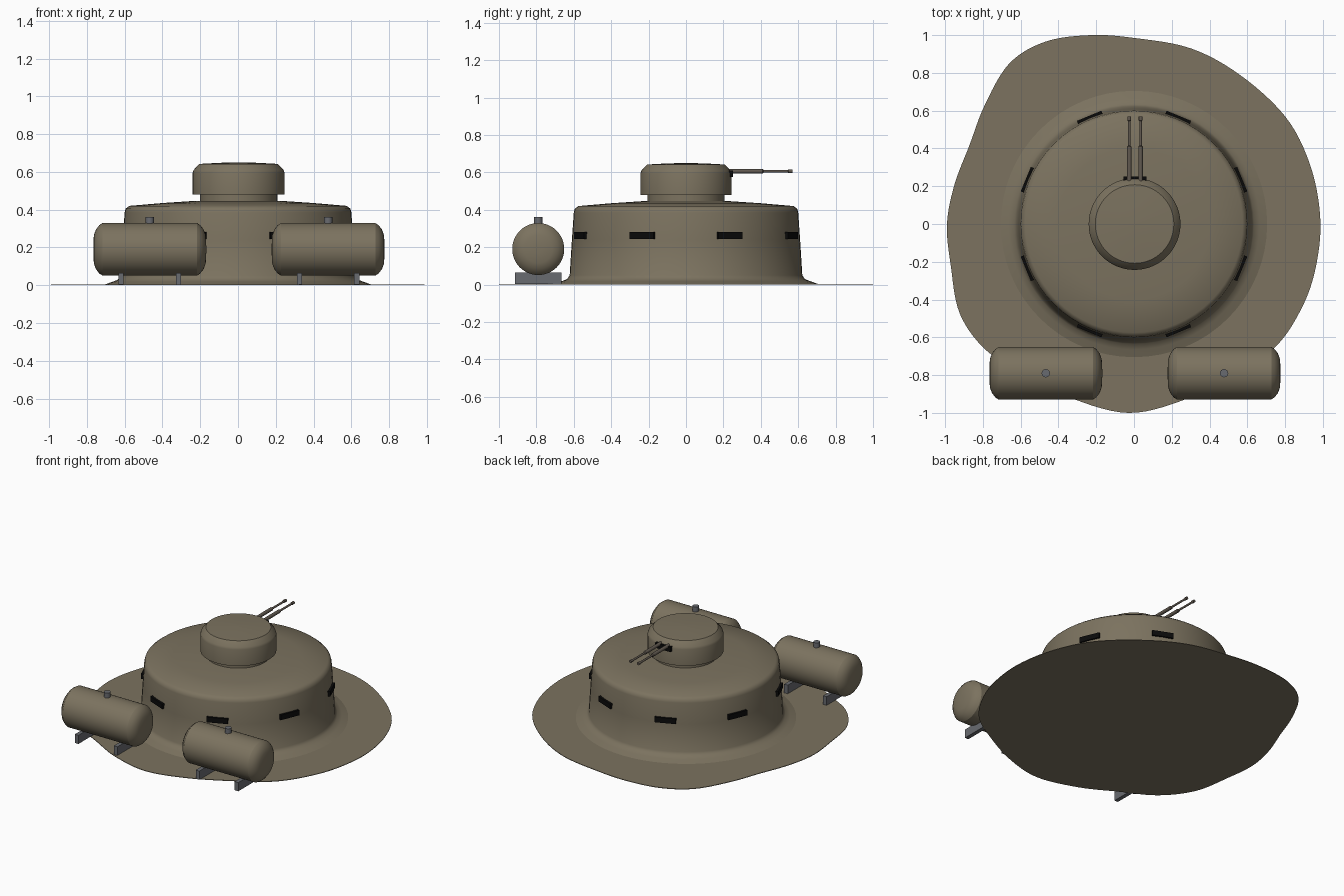
import bpy, bmesh, math
from mathutils import Matrix, Vector

cube = bpy.data.objects.get("Cube")
if cube:
    bpy.data.objects.remove(cube, do_unlink=True)


def material(name, rgb):
    m = bpy.data.materials.new(name)
    m.use_nodes = True
    m.diffuse_color = (*rgb, 1)
    m.node_tree.nodes["Principled BSDF"].inputs["Base Color"].default_value = (*rgb, 1)
    return m


TAN = material("drab tan", (0.2, 0.17, 0.115))
GREY = material("steel grey", (0.14, 0.145, 0.16))
BROWN = material("gun brown", (0.12, 0.1, 0.08))
BLACK = material("slit black", (0.003, 0.003, 0.003))


def finish(bm, name, mat, matrix=Matrix(), smooth=None):
    bmesh.ops.recalc_face_normals(bm, faces=bm.faces)
    mesh = bpy.data.meshes.new(name)
    bm.to_mesh(mesh)
    bm.free()
    mesh.materials.append(mat)
    mesh.transform(matrix)
    obj = bpy.data.objects.new(name, mesh)
    bpy.context.collection.objects.link(obj)
    if smooth:
        bpy.ops.object.select_all(action='DESELECT')
        obj.select_set(True)
        bpy.context.view_layer.objects.active = obj
        bpy.ops.object.shade_smooth_by_angle(angle=math.radians(smooth))
    return obj


def lathe(name, profile, mat, matrix=Matrix(), sides=64, smooth=40):
    """Spin (radius, height) pairs round z and cap both open ends."""
    bm = bmesh.new()
    rings = []
    for r, z in profile:
        rings.append([bm.verts.new((r * math.cos(a), r * math.sin(a), z))
                      for a in (math.tau * i / sides for i in range(sides))])
    for low, high in zip(rings, rings[1:]):
        for i in range(sides):
            j = (i + 1) % sides
            bm.faces.new((low[i], low[j], high[j], high[i]))
    bm.faces.new(rings[0])
    bm.faces.new(rings[-1])
    return finish(bm, name, mat, matrix, smooth)


def box(name, size, mat, matrix):
    bm = bmesh.new()
    bmesh.ops.create_cube(bm, size=1)
    bmesh.ops.scale(bm, vec=size, verts=bm.verts)
    return finish(bm, name, mat, matrix)


def smooth_loop(points, steps=6):
    """Closed Catmull-Rom loop through the points."""
    pts = [Vector(p) for p in points]
    n = len(pts)
    for i in range(n):
        a, b, c, d = (pts[(i + k) % n] for k in (-1, 0, 1, 2))
        for s in range(steps):
            t = s / steps
            yield (b * 2 + (c - a) * t + (a * 2 - b * 5 + c * 4 - d) * t ** 2
                   + (b * 3 - a - c * 3 + d) * t ** 3) / 2


# Irregular ground pad
outline = [(-.23, 1), (0, .985), (.3, .93), (.56, .79), (.8, .57), (.93, .32),
           (.985, .05), (.97, -.19), (.9, -.42), (.75, -.65), (.51, -.81),
           (.24, -.94), (-.03, -1), (-.31, -.93), (-.54, -.81), (-.77, -.68),
           (-.92, -.48), (-.97, -.22), (-.99, 0), (-.95, .21), (-.87, .42),
           (-.79, .63), (-.66, .85), (-.47, .965)]
bm = bmesh.new()
base = bm.faces.new([bm.verts.new((p.x, p.y, 0)) for p in smooth_loop(outline)])
top = bmesh.ops.extrude_face_region(bm, geom=[base], use_keep_orig=True)
bmesh.ops.translate(bm, vec=(0, 0, .004),
                    verts=[v for v in top["geom"] if isinstance(v, bmesh.types.BMVert)])
finish(bm, "ground_pad", TAN)

# Bunker body with flared foot and sloped roof
lathe("bunker_body", [(.705, .004), (.665, .018), (.635, .03), (.622, .05),
                      (.61, .24), (.6, .385), (.595, .405), (.575, .42),
                      (.4, .435), (.22, .447)], TAN, smooth=60)

# Turret neck and head
turret = Matrix.Translation((.003, 0, 0))
lathe("turret_neck", [(.205, .44), (.205, .49)], TAN, turret)
lathe("turret_head", [(.243, .48), (.243, .595), (.238, .61), (.208, .642),
                      (.1, .648), (.01, .65)], TAN, turret, smooth=35)

# Vision slits round the wall
for k in range(8):
    place = Matrix.Rotation(math.radians(22.5 + 45 * k), 4, 'Z') @ Matrix.Translation((.609, 0, .263))
    box(f"vision_slit_{k + 1}", (.022, .14, .036), BLACK, place)

# Twin guns and their mount
box("gun_mount", (.12, .03, .035), BLACK, Matrix.Translation((.005, .237, .592)))
for side, x in (("right", -.025), ("left", .035)):
    aim = Matrix.Translation((x, .22, .606)) @ Matrix.Rotation(-math.pi / 2, 4, 'X')
    lathe(f"{side}_gun", [(.012, 0), (.012, .19), (.007, .195), (.007, .325),
                          (.01, .328), (.01, .35)], BROWN, aim, sides=12)

# Fuel tanks with filler caps and support beams
for side, x in (("right", -.467), ("left", .477)):
    lie = Matrix.Translation((x, -.79, .19)) @ Matrix.Rotation(math.pi / 2, 4, 'Y')
    half = [(.139, .25), (.128, .267), (.105, .285), (.075, .296), (.02, .299)]
    profile = [(r, -h) for r, h in reversed(half)] + half
    lathe(f"{side}_fuel_tank", profile, TAN, lie, sides=48, smooth=30)
    lathe(f"{side}_filler_cap", [(.022, .31), (.022, .362)], GREY,
          Matrix.Translation((x, -.79, 0)), sides=16)
    for end, dx in (("outer", -.152), ("inner", .152)):
        dx = dx if x < 0 else -dx
        box(f"{side}_{end}_support", (.028, .25, .061), GREY,
            Matrix.Translation((x + dx, -.79, .0345)))
